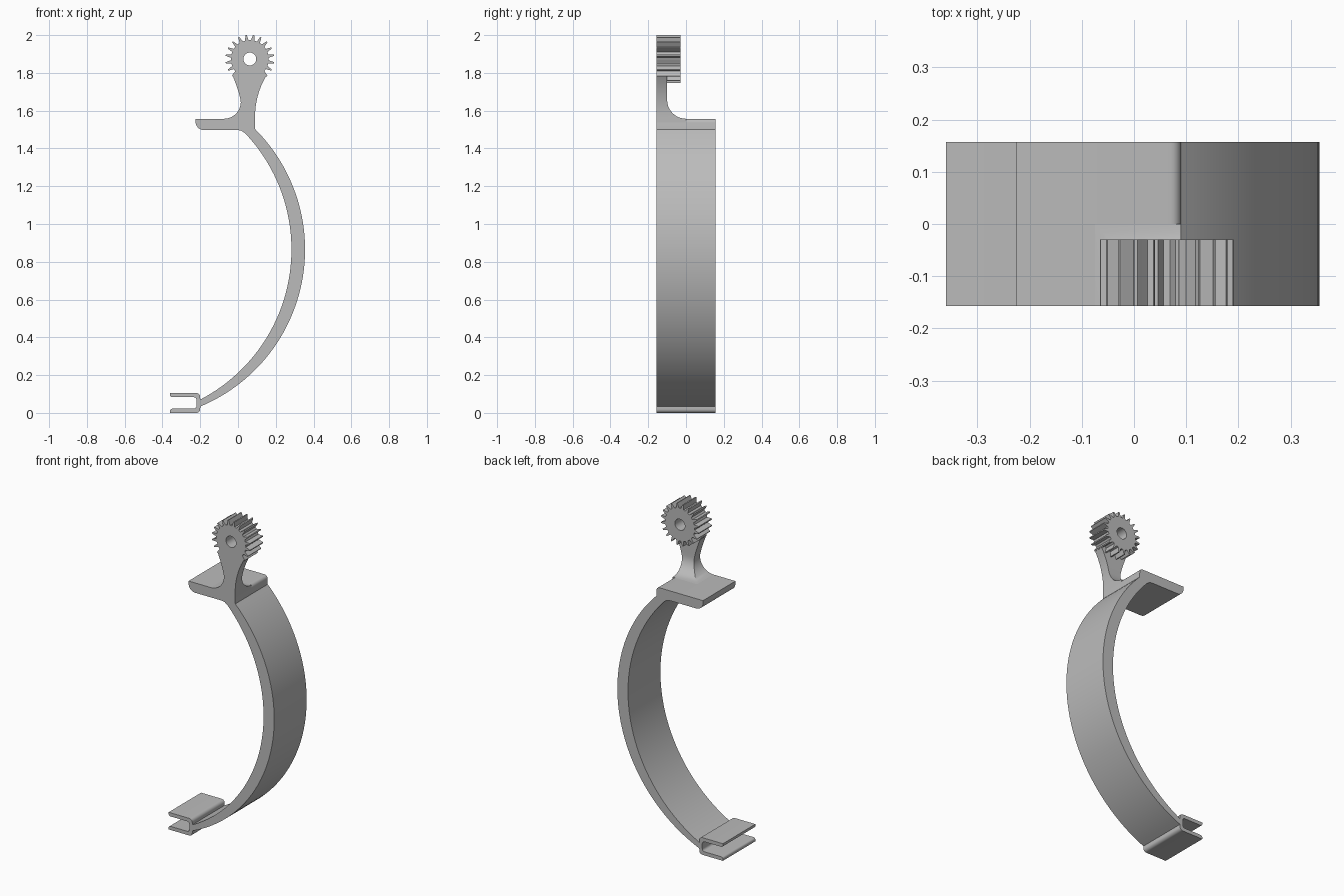
import bpy, bmesh
from math import sin, cos, pi, sqrt, atan2, radians

cube = bpy.data.objects.get("Cube")
if cube:
    bpy.data.objects.remove(cube, do_unlink=True)

GREY = (0.5, 0.5, 0.5, 1)
mat = bpy.data.materials.new("plain grey")
mat.use_nodes = True
mat.diffuse_color = GREY
mat.node_tree.nodes["Principled BSDF"].inputs["Base Color"].default_value = GREY

FRONT, BACK = -0.157, 0.157


def finish(name, bm):
    bmesh.ops.recalc_face_normals(bm, faces=bm.faces)
    mesh = bpy.data.meshes.new(name)
    bm.to_mesh(mesh)
    bm.free()
    mesh.materials.append(mat)
    ob = bpy.data.objects.new(name, mesh)
    bpy.context.collection.objects.link(ob)
    bpy.ops.object.select_all(action='DESELECT')
    ob.select_set(True)
    bpy.context.view_layer.objects.active = ob
    bpy.ops.object.shade_smooth_by_angle(angle=radians(30))
    return ob


def arc(cx, cz, r, a0, a1, n):
    return [(cx + r * cos(a0 + (a1 - a0) * i / n),
             cz + r * sin(a0 + (a1 - a0) * i / n)) for i in range(n + 1)]


def bridge(bm, a, b):
    for i in range(len(a)):
        j = (i + 1) % len(a)
        bm.faces.new((a[i], a[j], b[j], b[i]))


# Frame: clip, curved band and shelf share one outline, extruded in depth
MID = 0.0525


def half_clip():
    """Lower half of the clip, from inside wall round to the outside wall."""
    pts = arc(-0.235, 0.037, 0.015, 0, -pi / 2, 5)
    pts += arc(-0.348, 0.010, 0.012, pi / 2, pi, 5)
    pts += [(-0.36, 0)]
    pts += arc(-0.22, 0.02, 0.02, -pi / 2, 0, 5)
    return pts


lower = half_clip()
upper = [(x, 2 * MID - z) for x, z in reversed(lower)]
outline = list(lower)
outline += arc(-0.545, 0.865, 0.9, atan2(-0.83, 0.345), pi / 4, 56)
outline += arc(0.07, 1.537, 0.02, 0, pi / 2, 5)
outline += [(-0.225, 1.557), (-0.225, 1.542)]
outline += arc(-0.18, 1.542, 0.045, pi, 1.5 * pi, 8)[1:]
outline += [(0.0, 1.497), (0.018, 1.494)]
outline += arc(-0.612, 0.865, 0.895, atan2(0.615, 0.65), atan2(-0.794, 0.412), 56)
outline += upper

bm = bmesh.new()
near = [bm.verts.new((x, FRONT, z)) for x, z in outline]
far = [bm.verts.new((x, BACK, z)) for x, z in outline]
bm.faces.new(near)
bm.faces.new(far)
bridge(bm, near, far)
finish("clip_band_and_shelf", bm)


# Neck: rectangular sections flaring into the shelf and up to the gear
def neck_section(z):
    if z < 1.647:
        left = -0.075 + sqrt(max(0, 0.09 ** 2 - (z - 1.647) ** 2))
    else:
        left = 0.015 - 0.045 * ((z - 1.647) / 0.143) ** 1.3
    right = 0.09 + 0.062 * (max(0, z - 1.557) / 0.233) ** 2.2
    back = -0.1
    if z < 1.657:
        back = -sqrt(max(0, 0.1 ** 2 - (z - 1.657) ** 2))
    return left, right, back


heights = [1.557 + 0.1 * (1 - cos(i * pi / 20)) for i in range(11)]
heights += [1.68 + 0.11 * i / 6 for i in range(7)]
sections = [(z, *neck_section(z)) for z in heights]
sections.insert(0, (1.51, -0.07, 0.09, 0.0))
sections.append((1.81, -0.012, 0.134, -0.1))

bm = bmesh.new()
rings = []
for z, left, right, back in sections:
    rings.append([bm.verts.new(p) for p in (
        (left, FRONT, z), (right, FRONT, z), (right, back, z), (left, back, z))])
for a, b in zip(rings, rings[1:]):
    bridge(bm, a, b)
bm.faces.new(rings[0])
bm.faces.new(rings[-1])
finish("neck", bm)

# Gear: toothed rim with a round through hole
TEETH, ROOT, TIP, BORE = 20, 0.1, 0.129, 0.034
GX, GZ, GEAR_BACK = 0.0625, 1.8735, -0.03
TOOTH = [(0.0, ROOT), (0.2, ROOT), (0.27, 0.107), (0.36, 0.12), (0.42, TIP),
         (0.58, TIP), (0.64, 0.12), (0.73, 0.107), (0.8, ROOT)]
rim = [((t + f) * 2 * pi / TEETH, r) for t in range(TEETH) for f, r in TOOTH]

bm = bmesh.new()


def gear_ring(y, bore):
    return [bm.verts.new((GX + (BORE if bore else r) * cos(a), y,
                          GZ + (BORE if bore else r) * sin(a))) for a, r in rim]


loops = [gear_ring(FRONT, False), gear_ring(GEAR_BACK, False),
         gear_ring(GEAR_BACK, True), gear_ring(FRONT, True)]
for i in range(4):
    bridge(bm, loops[i], loops[(i + 1) % 4])
finish("gear", bm)
